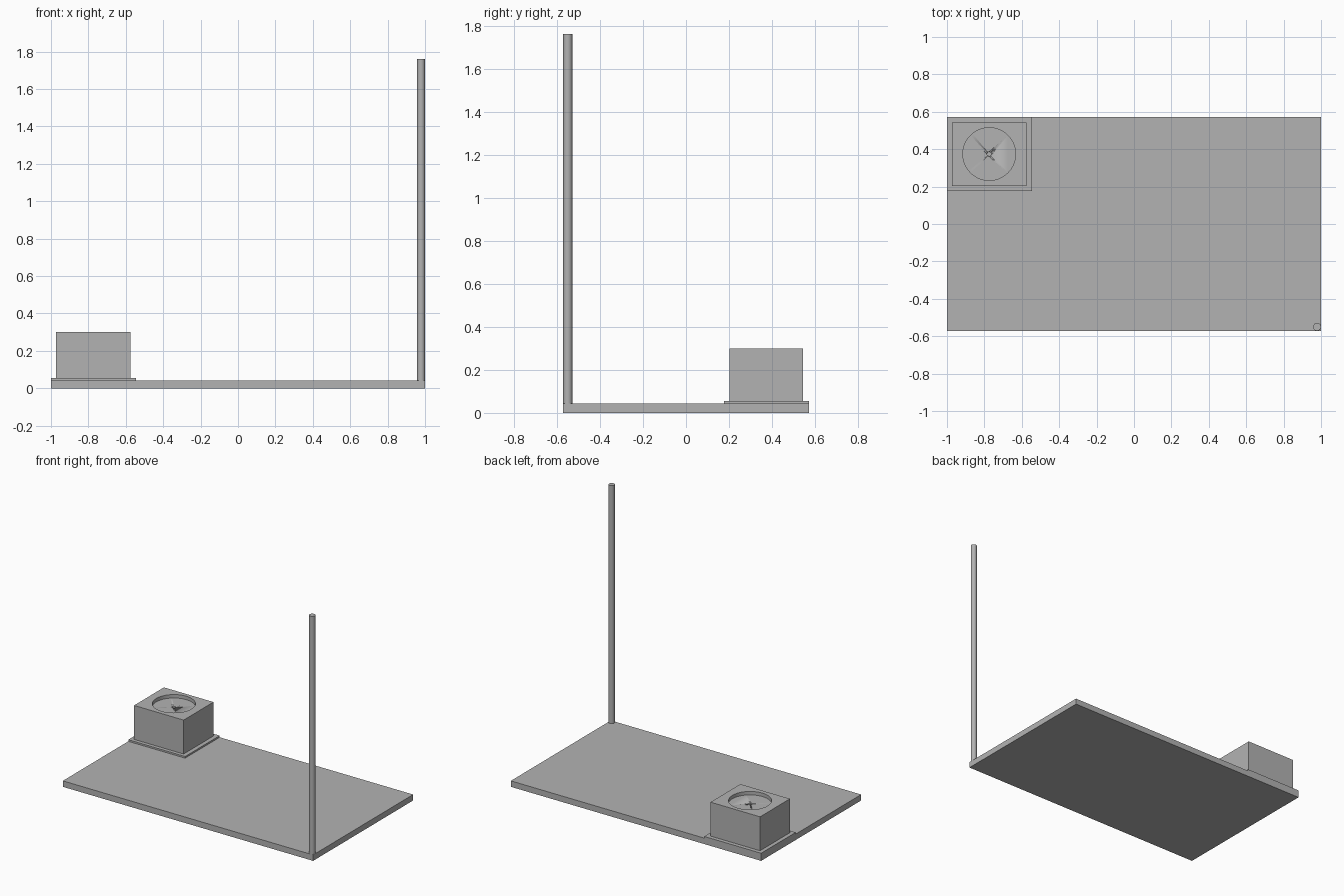
import bpy

cube = bpy.data.objects.get("Cube")
if cube:
    bpy.data.objects.remove(cube, do_unlink=True)

GREY = (0.45, 0.45, 0.45, 1)
grey = bpy.data.materials.new("plain grey")
grey.use_nodes = True
grey.diffuse_color = GREY
grey.node_tree.nodes["Principled BSDF"].inputs["Base Color"].default_value = GREY


def block(name, low, high):
    centre = [(a + b) / 2 for a, b in zip(low, high)]
    bpy.ops.mesh.primitive_cube_add(size=1, location=centre)
    ob = bpy.context.object
    ob.name = name
    ob.scale = [b - a for a, b in zip(low, high)]
    bpy.ops.object.transform_apply(location=False, rotation=False, scale=True)
    ob.data.materials.append(grey)
    return ob


def rod(name, x, y, bottom, top, radius, sides=48):
    bpy.ops.mesh.primitive_cylinder_add(vertices=sides, radius=radius, depth=top - bottom,
                                        location=(x, y, (bottom + top) / 2))
    ob = bpy.context.object
    ob.name = name
    ob.data.materials.append(grey)
    bpy.ops.object.shade_smooth_by_angle()
    return ob


# Flat base, corner plinth and the box on it
BASE_TOP, PLINTH_TOP, BOX_TOP = 0.043, 0.055, 0.3
block("base_slab", (-1, -0.571, 0), (1, 0.571, BASE_TOP))
block("plinth", (-1, 0.176, BASE_TOP), (-0.546, 0.571, PLINTH_TOP))
box = block("box", (-0.972, 0.202, PLINTH_TOP), (-0.576, 0.543, BOX_TOP))

# Shallow round dish with a small centre hole, cut into the box top
cx, cy, floor = -0.774, 0.374, BOX_TOP - 0.025
for name, bottom, radius in (("dish_cutter", floor, 0.141), ("hole_cutter", floor - 0.03, 0.012)):
    cutter = rod(name, cx, cy, bottom, BOX_TOP + 0.05, radius, 64)
    cut = box.modifiers.new(name, "BOOLEAN")
    cut.operation = "DIFFERENCE"
    cut.solver = "EXACT"
    cut.object = cutter
    bpy.context.view_layer.objects.active = box
    bpy.ops.object.modifier_apply(modifier=name)
    bpy.data.objects.remove(cutter, do_unlink=True)

# Tall post in the opposite corner
rod("corner_post", 0.979, -0.55, BASE_TOP, 1.762, 0.021)
